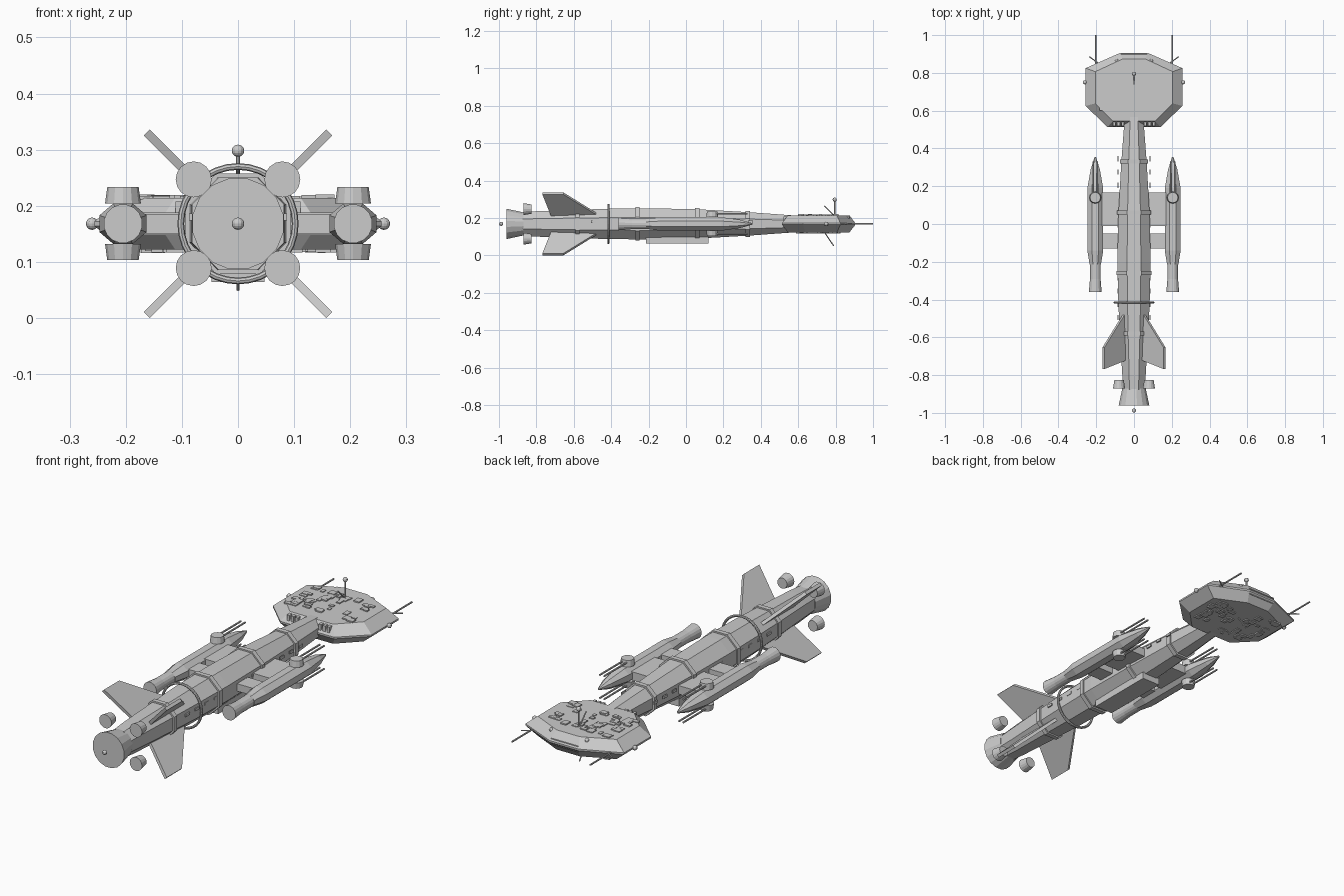
import bpy, bmesh, math, random
from mathutils import Vector, Matrix

if "Cube" in bpy.data.objects:
    bpy.data.objects.remove(bpy.data.objects["Cube"])

random.seed(4)
CZ = 0.168  # height of the ship's long axis


def make(name, bm):
    bmesh.ops.recalc_face_normals(bm, faces=bm.faces[:])
    me = bpy.data.meshes.new(name)
    bm.to_mesh(me)
    bm.free()
    ob = bpy.data.objects.new(name, me)
    bpy.context.collection.objects.link(ob)
    return ob


def loft(name, sections, n=8, x=0.0, z=CZ):
    """Skin n-sided rings (y, half width, half height) along y, flat side up."""
    bm = bmesh.new()
    k = 1 / math.cos(math.pi / n)
    rings = []
    for y, rx, rz in sections:
        angs = [2 * math.pi * (i + 0.5) / n for i in range(n)]
        rings.append([bm.verts.new((x + k * rx * math.cos(a), y, z + k * rz * math.sin(a))) for a in angs])
    for a, b in zip(rings, rings[1:]):
        for i in range(n):
            j = (i + 1) % n
            bm.faces.new((a[i], a[j], b[j], b[i]))
    bm.faces.new(rings[0])
    bm.faces.new(rings[-1])
    return make(name, bm)


def add_box(bm, c, size):
    m = Matrix.Translation(c) @ Matrix.Diagonal((*size, 1))
    bmesh.ops.create_cube(bm, size=1, matrix=m)


def box(name, c, size):
    bm = bmesh.new()
    add_box(bm, c, size)
    return make(name, bm)


def rod(name, a, b, r1, r2=None, n=8):
    a, b = Vector(a), Vector(b)
    d = b - a
    bm = bmesh.new()
    m = Matrix.Translation((a + b) / 2) @ d.to_track_quat('Z', 'Y').to_matrix().to_4x4()
    bmesh.ops.create_cone(bm, cap_ends=True, segments=n, radius1=r1,
                          radius2=r1 if r2 is None else r2, depth=d.length, matrix=m)
    return make(name, bm)


def ball(name, c, r):
    bm = bmesh.new()
    bmesh.ops.create_uvsphere(bm, u_segments=12, v_segments=8, radius=r, matrix=Matrix.Translation(c))
    return make(name, bm)


def prism(name, layers):
    """Stack of matching outlines joined into a closed solid."""
    bm = bmesh.new()
    rings = [[bm.verts.new(p) for p in layer] for layer in layers]
    n = len(rings[0])
    for a, b in zip(rings, rings[1:]):
        for i in range(n):
            j = (i + 1) % n
            bm.faces.new((a[i], a[j], b[j], b[i]))
    bm.faces.new(rings[0])
    bm.faces.new(rings[-1])
    return make(name, bm)


# Main hull, raised bands and tail
HULL = [(-0.88, .058, .062), (-0.8, .062, .068), (-0.6, .074, .075), (-0.42, .083, .081),
        (-0.2, .088, .083), (0.05, .083, .079), (0.33, .067, .063), (0.58, .048, .045)]
loft("hull", HULL)


def hull_radius(y):
    for (y0, a0, b0), (y1, a1, b1) in zip(HULL, HULL[1:]):
        if y0 <= y <= y1:
            t = (y - y0) / (y1 - y0)
            return a0 + t * (a1 - a0), b0 + t * (b1 - b0)


for y in (0.33, 0.06, -0.26, -0.58):
    rx, rz = hull_radius(y)
    loft("hull_band", [(y - .011, rx + .007, rz + .007), (y + .011, rx + .007, rz + .007)])

bpy.ops.mesh.primitive_torus_add(location=(0, -0.415, CZ), rotation=(math.pi / 2, 0, 0), major_radius=.102,
                                 minor_radius=.006, major_segments=32, minor_segments=8)
bpy.context.object.name = "hull_ring"

# Main engine bell and tail light
loft("engine_bell", [(-0.96, .081, .081), (-0.87, .062, .062)], n=16)
ball("tail_light", (0, -0.988, CZ), .011)

# Diagonal fins and steering thrusters
for sx in (-1, 1):
    for sz in (-1, 1):
        u = Vector((sx, 0, sz)).normalized()
        nrm = Vector((-sz, 0, sx)).normalized() * .0075
        outline = [(.06, -.46), (.23, -.655), (.23, -.768), (.06, -.72)]
        pts = [Vector((0, y, CZ)) + u * r for r, y in outline]
        prism("tail_fin", [[p - nrm for p in pts], [p + nrm for p in pts]])
        rod("steering_thruster", (sx * .079, -.87, CZ + sz * .079), (sx * .079, -.826, CZ + sz * .079),
            .032, .025, 16)

# Belly bay and hull side windows
box("belly_bay", (0, -.047, .081), (.094, .335, .034))
bm = bmesh.new()
for sx in (-1, 1):
    for i in range(13):
        add_box(bm, (sx * .084, .345 - i * .07, CZ + .012), (.006, .028, .012))
make("side_windows", bm)

# Saucer: rim outline with inset top and bottom faces
half = [(.075, .905), (.256, .825), (.256, .625), (.14, .513)]
rim = half + [(-x, y) for x, y in reversed(half)]
inset = [(x * .8, .71 + (y - .71) * .84) for x, y in rim]
prism("saucer", [[(x, y, CZ - .046) for x, y in inset],
                 [(x, y, CZ - .004) for x, y in rim],
                 [(x, y, CZ + .004) for x, y in rim],
                 [(x, y, CZ + .046) for x, y in inset]])
box("saucer_front_port", (0, .885, CZ), (.14, .03, .028))

# Scattered surface blocks on the saucer
for name, s in (("saucer_top_blocks", 1), ("saucer_bottom_blocks", -1)):
    bm = bmesh.new()
    for i in range(48):
        x, y = random.uniform(-.17, .17), random.uniform(.6, .82)
        h = random.uniform(.005, .012)
        add_box(bm, (x, y, CZ + s * .046), (random.uniform(.012, .035), random.uniform(.012, .035), h))
    make(name, bm)

# Masts on the saucer
rod("top_mast", (0, .795, CZ + .04), (0, .795, .3), .004)
ball("top_mast_ball", (0, .795, .298), .011)
rod("top_spike", (0, .79, CZ + .045), (0, .74, .265), .003)
rod("bottom_spike_front", (0, .74, CZ - .044), (0, .79, .05), .003)

for s in (-1, 1):
    # Saucer side details
    rod("forward_rod", (s * .203, .8, CZ), (s * .203, 1.0, CZ), .004)
    rod("rod_spike", (s * .175, .842, CZ), (s * .237, .886, CZ), .003)
    ball("side_light", (s * .26, .75, CZ), .011)
    ball("front_light", (s * .092, .865, CZ + .034), .01)
    for i in range(3):
        box("saucer_rear_vent", (s * (.06 + i * .022), .535, CZ + .025), (.014, .03, .03))

    # Pylons
    box("front_pylon", (s * .125, .078, CZ), (.12, .175, .04))
    box("rear_pylon", (s * .125, -.09, CZ), (.12, .08, .035))

    # Side pods with engines
    px = s * .205
    loft("pod", [(-.215, .03, .026), (-.14, .042, .036), (.19, .042, .036),
                 (.29, .024, .022), (.355, .004, .004)], x=px)
    loft("pod_engine", [(-.36, .034, .034), (-.29, .028, .028), (-.2, .028, .028)], n=16, x=px)

    # Twin-barrel turrets above and below each pod
    for v in (-1, 1):
        rod("turret", (px, .14, CZ + v * .036), (px, .14, CZ + v * .065), .032, .028, 12)
        for o in (-.011, .011):
            rod("turret_barrel", (px + o, .14, CZ + v * .054), (px + o, .33, CZ + v * .054), .0042)
